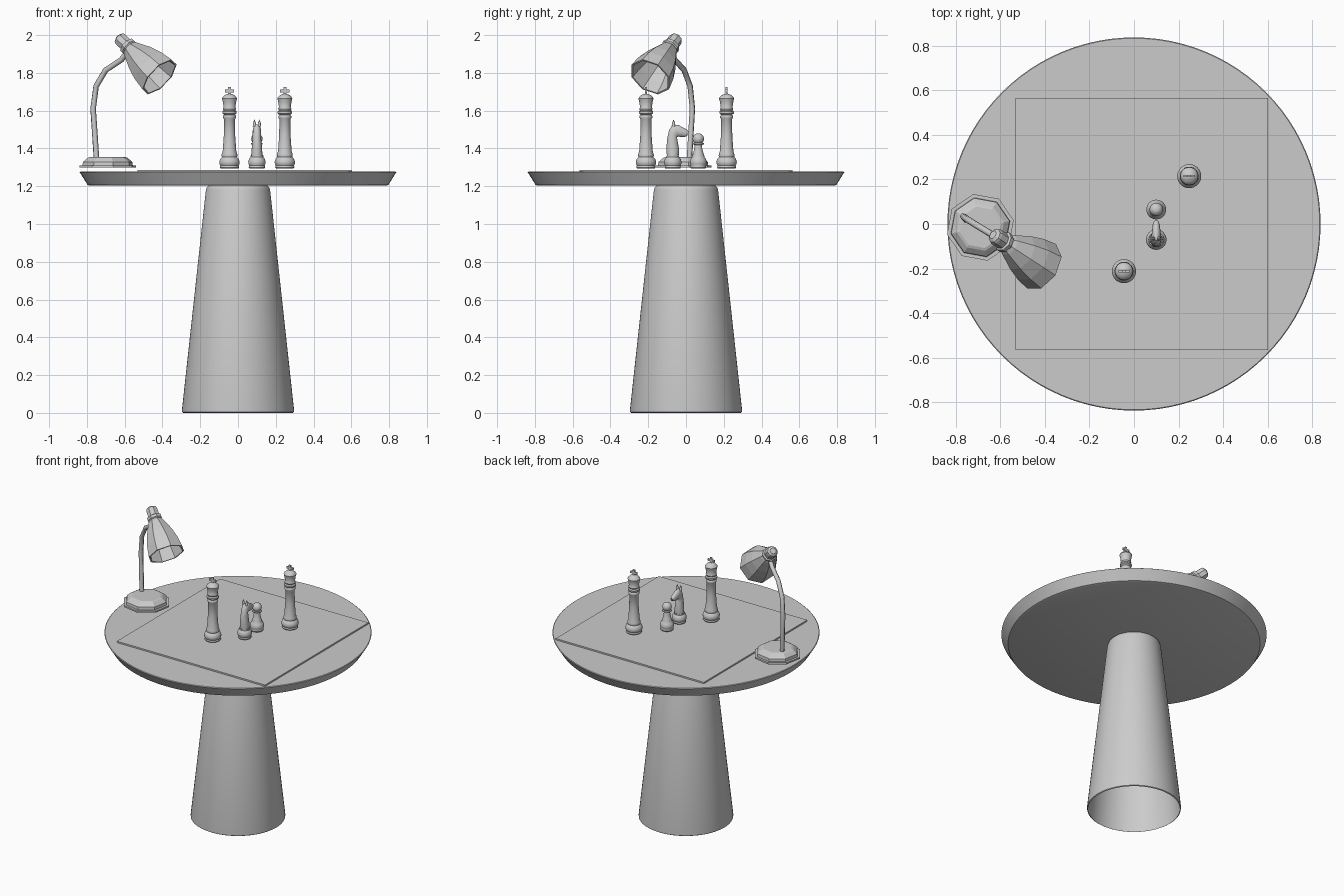
import bpy, bmesh
from math import sin, cos, pi, radians
from mathutils import Vector, Matrix

if "Cube" in bpy.data.objects:
    bpy.data.objects.remove(bpy.data.objects["Cube"])


def loft(name, rings, mat=None, caps=(True, True), smooth=None):
    """Skin a list of equal-length point rings into a mesh object."""
    bm = bmesh.new()
    vs = [[bm.verts.new(p) for p in ring] for ring in rings]
    n = len(vs[0])
    for a, b in zip(vs, vs[1:]):
        for i in range(n):
            j = (i + 1) % n
            bm.faces.new((a[i], a[j], b[j], b[i]))
    if caps[0]:
        bm.faces.new(vs[0][::-1])
    if caps[1]:
        bm.faces.new(vs[-1])
    bmesh.ops.recalc_face_normals(bm, faces=bm.faces)
    me = bpy.data.meshes.new(name)
    bm.to_mesh(me)
    bm.free()
    ob = bpy.data.objects.new(name, me)
    bpy.context.collection.objects.link(ob)
    if mat:
        ob.matrix_world = mat
    if smooth:
        bpy.ops.object.select_all(action='DESELECT')
        ob.select_set(True)
        bpy.context.view_layer.objects.active = ob
        bpy.ops.object.shade_smooth_by_angle(angle=radians(smooth))
    return ob


def lathe(name, profile, segs, mat=None, caps=(True, True), smooth=None):
    """Revolve (radius, height) points about local z."""
    rings = [[(r * cos(2 * pi * i / segs), r * sin(2 * pi * i / segs), z)
              for i in range(segs)] for r, z in profile]
    return loft(name, rings, mat, caps, smooth)


def box(name, loc, size):
    x, y, z = (s / 2 for s in size)
    rings = [[(-x, -y, h), (x, -y, h), (x, y, h), (-x, y, h)] for h in (-z, z)]
    return loft(name, rings, Matrix.Translation(loc))


# Table: hollow tapered pedestal and bevelled round top
lathe("pedestal", [(.290, 0), (.296, .004), (.297, .014), (.170, 1.18),
                   (.165, 1.194), (.155, 1.205)], 64, caps=(False, False), smooth=40)
lathe("table_top", [(.785, 1.203), (.796, 1.207), (.838, 1.274), (.834, 1.277)],
      96, smooth=30)

# Game board
box("board", (.035, 0, 1.281), (1.135, 1.13, .012))

# Shared turned foot of all pieces (radius scale, height)
def foot(s):
    return [(.046 * s, 1.294), (.051 * s, 1.300), (.048 * s, 1.309), (.053 * s, 1.318),
            (.054 * s, 1.330), (.049 * s, 1.345), (.040 * s, 1.354)]


# Kings
for i, (x, y) in enumerate([(-.045, -.212), (.248, .215)]):
    m = Matrix.Translation((x, y, 0))
    lathe(f"king_{i}", foot(1) + [
        (.042, 1.362), (.041, 1.370), (.036, 1.385), (.030, 1.47), (.029, 1.555),
        (.034, 1.562), (.034, 1.572), (.029, 1.578), (.038, 1.586), (.038, 1.595),
        (.032, 1.602), (.035, 1.610), (.031, 1.618), (.036, 1.650), (.040, 1.664),
        (.036, 1.672), (.026, 1.682), (.010, 1.689), (.003, 1.69)], 32, m, smooth=40)
    box(f"king_cross_upright_{i}", (x, y, 1.704), (.015, .010, .040))
    box(f"king_cross_arms_{i}", (x, y, 1.704), (.050, .010, .014))

# Pawn
lathe("pawn", foot(.82) + [
    (.032, 1.362), (.027, 1.375), (.021, 1.40), (.019, 1.418), (.030, 1.422), (.030, 1.428),
    (.019, 1.432)] + [(.030 * sin(a), 1.451 - .030 * cos(a))
                      for a in [radians(d) for d in range(45, 180, 15)]],
    32, Matrix.Translation((.1, .065, 0)), smooth=40)

# Knight: turned foot, lofted horse head, two ears
km = Matrix.Translation((.1, -.07, 0))
lathe("knight_foot", foot(.85) + [(.034, 1.362)], 32, km, smooth=40)
sections = [(-.030, 1.350, .030, 1.350, .030), (-.034, 1.395, .034, 1.390, .028),
            (-.030, 1.450, .025, 1.443, .023), (-.020, 1.495, .022, 1.460, .022),
            (-.002, 1.527, .030, 1.463, .022), (.030, 1.524, .045, 1.460, .019),
            (.074, 1.500, .060, 1.460, .016), (.086, 1.488, .076, 1.466, .010)]
rings = []
for y1, z1, y2, z2, w in sections:
    a, b = Vector((0, y1, z1)), Vector((0, y2, z2))
    rings.append([(a + b) / 2 + (b - a) / 2 * cos(t) + Vector((w * sin(t), 0, 0))
                  for t in [2 * pi * k / 16 for k in range(16)]])
loft("knight_head", rings, km, smooth=50)
for s in (-1, 1):
    lathe("knight_ear", [(.009, 0), (.008, .018), (.001, .036)], 8,
          km @ Matrix.Translation((s * .013, .004, 1.516)), smooth=50)

# Lamp: everything lies in a vertical plane turned by this angle
ang = radians(-33)
lathe("lamp_base", [(.153, 1.298), (.153, 1.309), (.136, 1.309), (.134, 1.328),
                    (.108, 1.350), (.095, 1.355)], 8,
      Matrix.Translation((-.69, -.015, 0)) @ Matrix.Rotation(ang, 4, 'Z'))

cu = bpy.data.curves.new("lamp_arm", 'CURVE')
cu.dimensions = '3D'
cu.bevel_depth = .015
cu.bevel_resolution = 1
cu.use_fill_caps = True
pts = [(-.749, .018, 1.34), (-.758, .026, 1.48), (-.767, .034, 1.61), (-.751, .022, 1.73),
       (-.700, -.010, 1.815), (-.617, -.060, 1.87), (-.572, -.088, 1.93)]
sp = cu.splines.new('POLY')
sp.points.add(len(pts) - 1)
for p, co in zip(sp.points, pts):
    p.co = (*co, 1)
arm = bpy.data.objects.new("lamp_arm", cu)
bpy.context.collection.objects.link(arm)
bpy.ops.object.select_all(action='DESELECT')
arm.select_set(True)
bpy.context.view_layer.objects.active = arm
bpy.ops.object.convert(target='MESH')

# Lamp shade: tilted, hollow, eight-sided
tilt = radians(39)
u = Vector((cos(ang), sin(ang), 0))
d = u * cos(tilt) - Vector((0, 0, sin(tilt)))
up = u * sin(tilt) + Vector((0, 0, cos(tilt)))
sm = Matrix((up, d.cross(up), d)).transposed().to_4x4()
sm.translation = (-.627, -.052, 1.983)
lathe("lamp_shade", [(.020, -.010), (.034, 0), (.038, .012), (.038, .055), (.048, .060),
                     (.048, .078), (.042, .084), (.052, .100), (.087, .18), (.108, .25),
                     (.119, .325), (.110, .325), (.099, .25), (.079, .18), (.044, .105)],
      8, sm)
